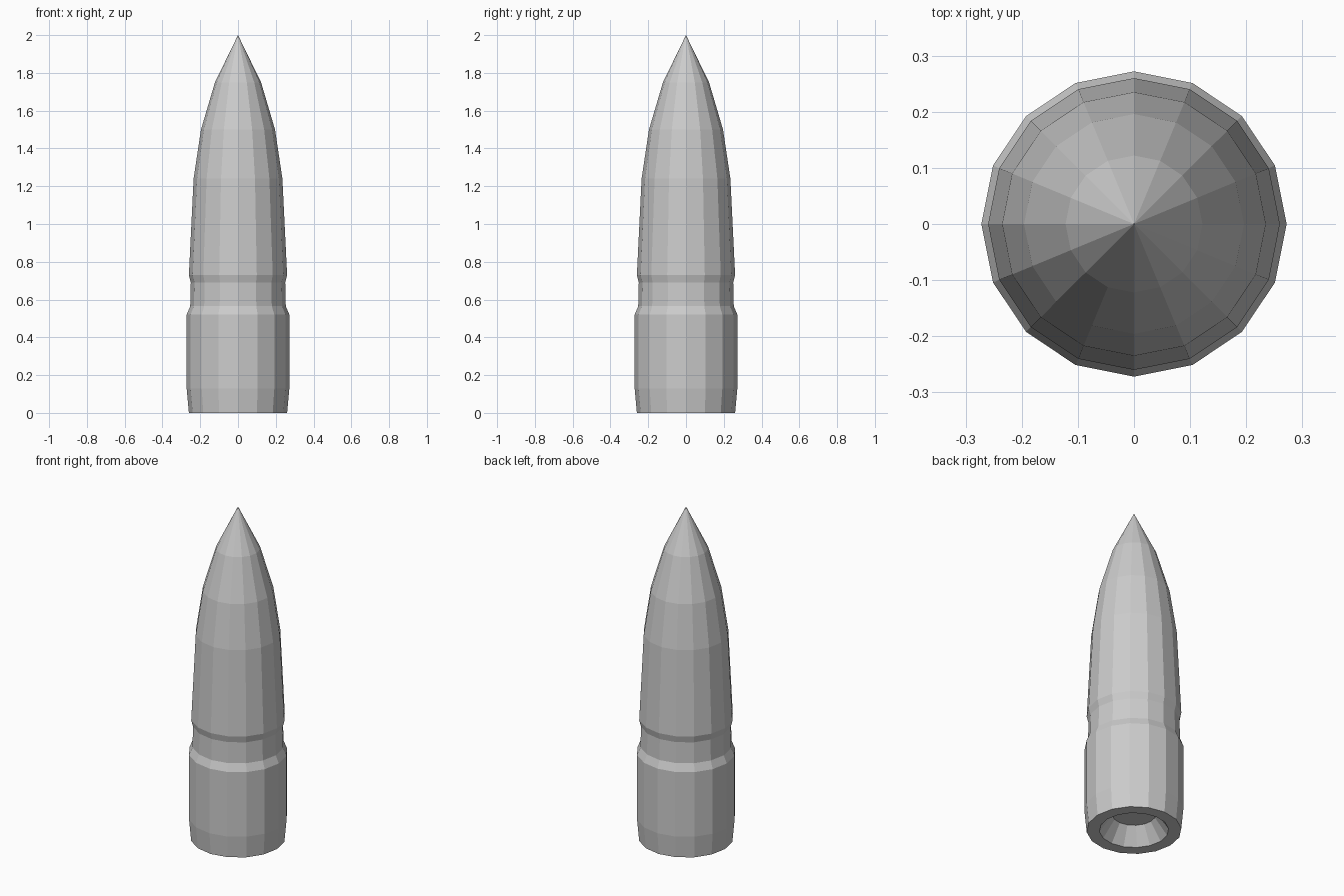
import bpy, bmesh, math

if "Cube" in bpy.data.objects:
    bpy.data.objects.remove(bpy.data.objects["Cube"])

SIDES = 16

# (radius, height) from hollow base floor, round the rim, up to the tip
PROFILE = [
    (0.12, 0.10), (0.19, 0.0),                    # recess in the base
    (0.26, 0.0), (0.272, 0.13), (0.272, 0.52),    # lower body
    (0.253, 0.565), (0.25, 0.69), (0.26, 0.73),   # groove
    (0.235, 1.24), (0.196, 1.50), (0.122, 1.75),  # tapered nose
]

bm = bmesh.new()
rings = []
for r, z in PROFILE:
    rings.append([bm.verts.new((r * math.cos(2 * math.pi * i / SIDES),
                                r * math.sin(2 * math.pi * i / SIDES), z))
                  for i in range(SIDES)])

# Side walls
for low, high in zip(rings, rings[1:]):
    for i in range(SIDES):
        j = (i + 1) % SIDES
        bm.faces.new((low[i], low[j], high[j], high[i]))

# Pointed tip and recess floor
tip = bm.verts.new((0, 0, 2))
for i in range(SIDES):
    bm.faces.new((rings[-1][i], rings[-1][(i + 1) % SIDES], tip))
bm.faces.new(rings[0][::-1])
bmesh.ops.recalc_face_normals(bm, faces=bm.faces)

mesh = bpy.data.meshes.new("pointed_body")
bm.to_mesh(mesh)
bm.free()
body = bpy.data.objects.new("pointed_body", mesh)
bpy.context.collection.objects.link(body)
